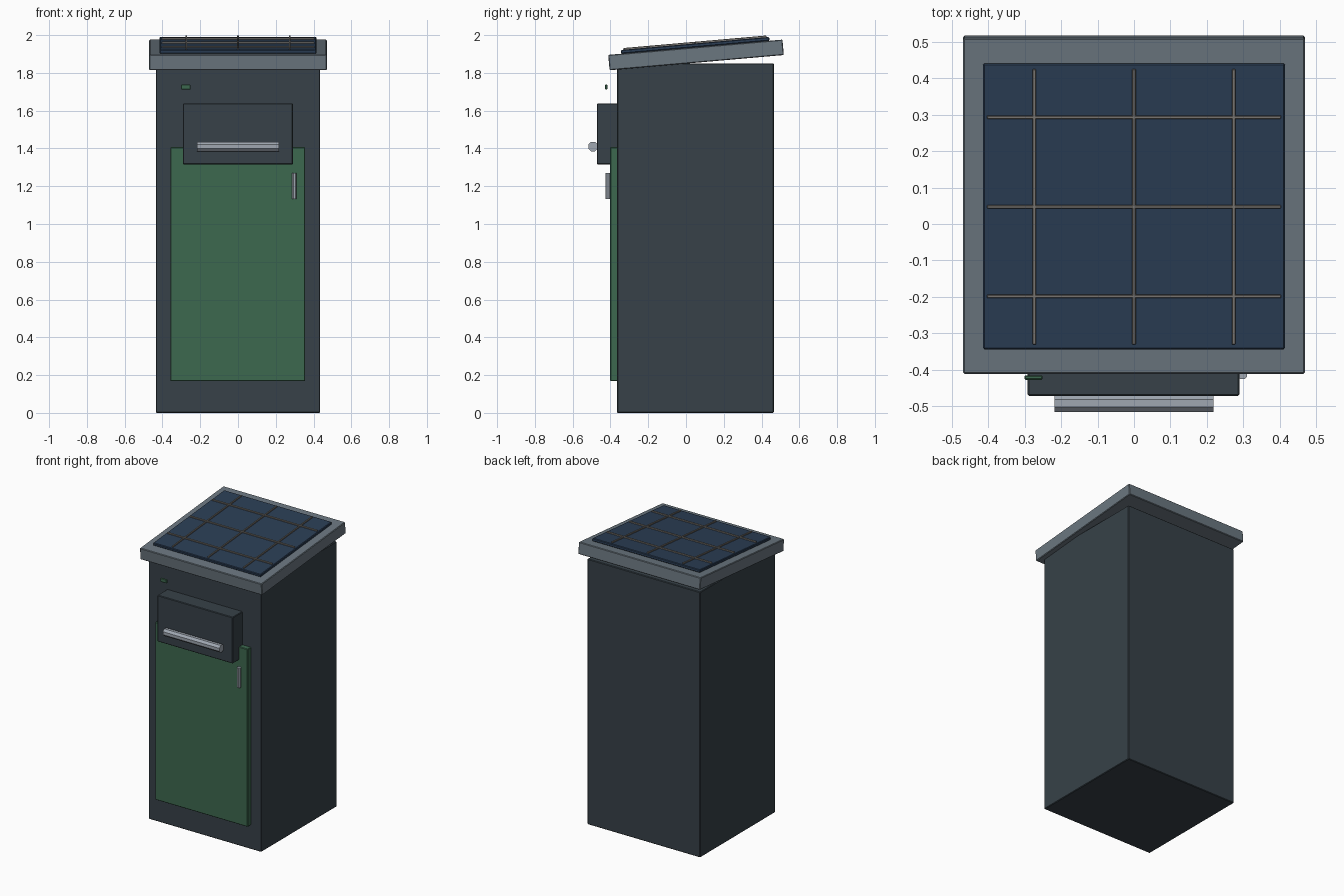
import bpy
from math import radians
from mathutils import Matrix, Vector

cube = bpy.data.objects.get("Cube")
if cube:
    bpy.data.objects.remove(cube, do_unlink=True)


def material(name, r, g, b):
    m = bpy.data.materials.new(name)
    m.use_nodes = True
    m.diffuse_color = (r, g, b, 1)
    m.node_tree.nodes["Principled BSDF"].inputs["Base Color"].default_value = (r, g, b, 1)
    return m


charcoal = material("charcoal", 0.038, 0.053, 0.065)
slate = material("slate_grey", 0.147, 0.184, 0.216)
navy = material("navy_panel", 0.024, 0.048, 0.091)
green = material("door_green", 0.046, 0.14, 0.078)
steel = material("steel", 0.35, 0.39, 0.44)
wire = material("grid_wire", 0.2, 0.19, 0.175)


def box(name, mat, x, y, z, bevel=0.004):
    """Box from (min, max) ranges on each axis."""
    ranges = (x, y, z)
    bpy.ops.mesh.primitive_cube_add(size=1, location=[sum(r) / 2 for r in ranges])
    ob = bpy.context.object
    ob.name = name
    ob.data.transform(Matrix.Diagonal([r[1] - r[0] for r in ranges] + [1]))
    ob.data.materials.append(mat)
    if bevel:
        mod = ob.modifiers.new("soft_edge", "BEVEL")
        mod.width = bevel
        mod.segments = 1
    return ob


def rod(name, mat, centre, radius, length, axis):
    """Eight-sided bar with flat sides facing the axes."""
    bpy.ops.mesh.primitive_cylinder_add(vertices=8, radius=radius, depth=length, location=centre)
    ob = bpy.context.object
    ob.name = name
    ob.data.transform(Matrix.Rotation(radians(22.5), 4, "Z"))
    if axis == "X":
        ob.data.transform(Matrix.Rotation(radians(90), 4, "Y"))
    ob.data.materials.append(mat)
    return ob


# Cabinet and front fittings
box("cabinet", charcoal, (-0.435, 0.435), (-0.365, 0.465), (0, 1.85))
box("door", green, (-0.358, 0.356), (-0.402, -0.36), (0.168, 1.407))
box("hatch", charcoal, (-0.292, 0.29), (-0.472, -0.36), (1.315, 1.638))
rod("hatch_handle", steel, (0, -0.492, 1.41), 0.027, 0.436, "X")
rod("door_handle", steel, (0.298, -0.414, 1.202), 0.0135, 0.138, "Z")
box("indicator", green, (-0.301, -0.251), (-0.428, -0.416), (1.712, 1.738), 0.003)

# Roof assembly, modelled flat around the slab centre, then tilted
top = 0.041
roof = [
    box("roof", slate, (-0.47, 0.47), (-0.463, 0.463), (-top, top)),
    box("solar_panel", navy, (-0.415, 0.415), (-0.394, 0.394), (top, top + 0.02)),
]
for i in (-1, 0, 1):
    x, y = i * 0.274, i * 0.247
    roof.append(box("panel_long_wire", wire, (x - 0.005, x + 0.005),
                    (-0.38, 0.38), (top + 0.018, top + 0.029), 0.002))
    roof.append(box("panel_cross_wire", wire, (-0.404, 0.404),
                    (y - 0.005, y + 0.005), (top + 0.018, top + 0.029), 0.002))

tilt = Matrix.Translation(Vector((0, 0.053, 1.895))) @ Matrix.Rotation(radians(5), 4, "X")
for ob in roof:
    ob.matrix_world = tilt @ Matrix.Translation(ob.location)
